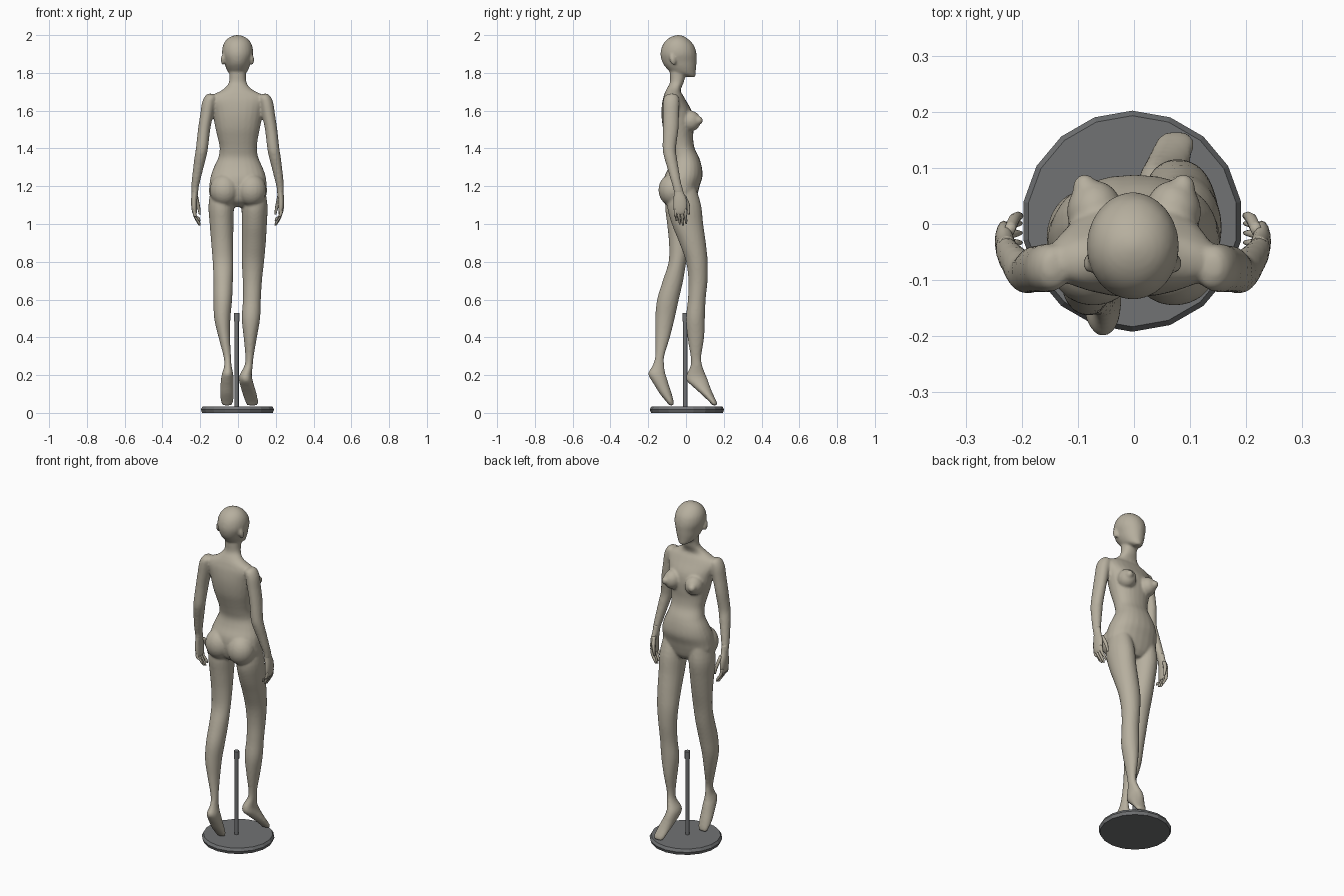
import bpy, bmesh, math
from mathutils import Matrix, Vector


def material(name, rgb):
    m = bpy.data.materials.new(name)
    m.diffuse_color = (*rgb, 1)
    return m


SKIN = material("warm beige", (0.47, 0.43, 0.345))
METAL = material("grey metal", (0.165, 0.17, 0.175))


def spline(a, b, c, d, t):
    return [0.5 * (2 * q + (r - p) * t + (2 * p - 5 * q + 4 * r - s) * t * t
                   + (3 * q - p - 3 * r + s) * t ** 3) for p, q, r, s in zip(a, b, c, d)]


def loft(bm, rows, power=2.0, n=24, steps=4):
    """Rows are (z, x min, x max, y min, y max) of level oval sections."""
    fine = []
    for i in range(len(rows) - 1):
        a, d = rows[max(i - 1, 0)], rows[min(i + 2, len(rows) - 1)]
        fine += [spline(a, rows[i], rows[i + 1], d, k / steps) for k in range(steps)]
    fine.append(rows[-1])
    rings = []
    for z, x0, x1, y0, y1 in fine:
        ring = []
        for k in range(n):
            t = 2 * math.pi * k / n
            c, s = math.cos(t), math.sin(t)
            ex = math.copysign(abs(c) ** (2 / power), c)
            ey = math.copysign(abs(s) ** (2 / power), s)
            ring.append(bm.verts.new(((x0 + x1) / 2 + (x1 - x0) / 2 * ex,
                                      (y0 + y1) / 2 + (y1 - y0) / 2 * ey, z)))
        rings.append(ring)
    faces = [bm.faces.new(rings[0]), bm.faces.new(rings[-1])]
    for r, q in zip(rings, rings[1:]):
        faces += [bm.faces.new((r[k], r[(k + 1) % n], q[(k + 1) % n], q[k])) for k in range(n)]
    bmesh.ops.recalc_face_normals(bm, faces=faces)


def ball(bm, centre, radii, tilt=0):
    m = Matrix.Translation(centre) @ Matrix.Rotation(tilt, 4, 'X') @ Matrix.Diagonal((*radii, 1))
    bmesh.ops.create_uvsphere(bm, u_segments=20, v_segments=14, radius=1, matrix=m)


def finish(bm, name, mat, smooth=True):
    me = bpy.data.meshes.new(name)
    bm.to_mesh(me)
    bm.free()
    me.materials.append(mat)
    for p in me.polygons:
        p.use_smooth = smooth
    ob = bpy.data.objects.new(name, me)
    bpy.context.collection.objects.link(ob)
    return ob


body = bmesh.new()

# torso from crotch to neck
loft(body, [
    (1.09, -.05, .05, -.06, .03), (1.12, -.12, .12, -.10, .05), (1.16, -.152, .152, -.115, .062),
    (1.20, -.152, .152, -.12, .072), (1.25, -.145, .147, -.115, .087), (1.30, -.128, .13, -.092, .084),
    (1.35, -.105, .108, -.08, .07), (1.40, -.097, .1, -.09, .046), (1.45, -.106, .105, -.105, .038),
    (1.50, -.118, .115, -.12, .04), (1.55, -.128, .125, -.128, .04), (1.60, -.138, .135, -.13, .03),
    (1.65, -.155, .148, -.125, .002), (1.68, -.14, .135, -.117, -.015), (1.70, -.10, .097, -.11, -.027),
    (1.72, -.07, .065, -.1, -.025), (1.75, -.048, .045, -.085, -.012), (1.80, -.045, .042, -.085, .0),
    (1.84, -.045, .042, -.085, .005)], power=2.2)

# head
loft(body, [
    (1.777, -.018, .014, .008, .046), (1.785, -.032, .028, -.015, .05), (1.80, -.05, .045, -.075, .051),
    (1.83, -.065, .06, -.108, .054), (1.86, -.073, .069, -.127, .056), (1.90, -.084, .08, -.135, .056),
    (1.94, -.081, .076, -.127, .045), (1.97, -.066, .061, -.108, .022), (1.99, -.042, .037, -.08, -.005),
    (2.0, -.012, .008, -.05, -.03)])

for s in (-1, 1):
    # ears, breasts and buttocks
    ball(body, (s * .077 - .003, -.07, 1.87), (.011, .016, .03), .2)
    ball(body, (s * .07, .022, 1.545), (.05, .056, .055))
    ball(body, (s * .088, .06, 1.548), (.022, .03, .024))
    ball(body, (s * .072, -.072, 1.18), (.078, .074, .085))
    # arms
    rows = [(1.69, .135, .155, -.09, -.06), (1.675, .11, .172, -.115, -.04), (1.64, .115, .187, -.122, -.035),
            (1.58, .127, .196, -.122, -.037), (1.50, .143, .208, -.122, -.04), (1.40, .155, .219, -.124, -.053),
            (1.35, .165, .227, -.115, -.048), (1.30, .178, .233, -.1, -.04), (1.24, .193, .24, -.083, -.03),
            (1.19, .205, .243, -.068, -.02), (1.16, .206, .241, -.064, -.012)]
    loft(body, [(z, a, b, c, d) if s > 0 else (z, -b - .004, -a - .004, c, d)
                for z, a, b, c, d in rows])

# forward leg and its raised-heel foot
loft(body, [
    (1.20, .03, .14, -.08, .05), (1.10, .02, .156, -.10, .08), (1.0, .02, .153, -.075, .091),
    (.90, .02, .147, -.035, .105), (.80, .02, .138, .0, .115), (.70, .025, .127, .013, .114),
    (.60, .026, .121, .01, .104), (.50, .02, .117, .0, .1), (.40, .03, .1, .008, .096),
    (.30, .039, .083, .024, .081), (.25, .034, .078, .024, .086), (.20, .008, .073, .002, .105),
    (.17, .006, .078, .004, .117), (.14, .013, .087, .035, .127), (.10, .025, .099, .08, .143),
    (.06, .038, .107, .122, .162), (.04, .048, .104, .14, .165)])

# trailing leg and its raised-heel foot
loft(body, [
    (1.20, -.14, -.03, -.09, .05), (1.10, -.156, -.022, -.11, .06), (1.0, -.15, -.024, -.10, .045),
    (.90, -.142, -.025, -.09, .025), (.80, -.134, -.025, -.092, .002), (.70, -.13, -.027, -.123, -.015),
    (.60, -.13, -.031, -.153, -.038), (.50, -.126, -.04, -.163, -.06), (.40, -.103, -.042, -.162, -.085),
    (.30, -.077, -.037, -.163, -.115), (.25, -.073, -.034, -.178, -.115), (.21, -.084, -.026, -.2, -.11),
    (.18, -.09, -.023, -.188, -.1), (.14, -.093, -.022, -.163, -.088), (.10, -.094, -.022, -.138, -.075),
    (.06, -.09, -.025, -.105, -.065), (.04, -.082, -.035, -.09, -.064)])

# blend the overlapping forms into one skin
figure = finish(body, "body", SKIN)
mod = figure.modifiers.new("blend", 'REMESH')
mod.mode = 'VOXEL'
mod.voxel_size = 0.007
mod.use_smooth_shade = True
mod = figure.modifiers.new("soften", 'SMOOTH')
mod.factor = 0.5
mod.iterations = 4

# hands: palm, four curled fingers and a thumb
for s, side in ((-1, "left"), (1, "right")):
    hand = bmesh.new()

    def limb(rows, n):
        loft(hand, [(z, a, b, c, d) if s > 0 else (z, -b - .004, -a - .004, c, d)
                    for z, a, b, c, d in rows], n=n, steps=3)

    limb([(1.21, .205, .24, -.068, -.023), (1.17, .207, .241, -.064, -.014), (1.13, .212, .244, -.066, .002),
          (1.09, .213, .243, -.067, .006), (1.06, .214, .238, -.062, .0), (1.05, .218, .232, -.056, -.008)], 16)
    for k in range(4):
        y, tip = -.055 + .017 * k, (1.015, .998, .992, 1.0)[k]
        limb([(1.08, .219, .238, y - .008, y + .008), (1.045, .215, .233, y - .008, y + .008),
              (tip + .02, .2, .217, y - .003, y + .011), (tip, .194, .204, y + .001, y + .009)], 8)
    limb([(1.15, .208, .228, -.022, .0), (1.11, .2, .22, -.005, .018),
          (1.08, .195, .211, .005, .022), (1.05, .193, .203, .009, .02)], 8)
    finish(hand, side + "_hand", SKIN)


# display stand: faceted round plate, rod and rod cap
def disc(name, x, y, z0, z1, r0, r1, n, smooth):
    bm = bmesh.new()
    bmesh.ops.create_cone(bm, cap_ends=True, segments=n, radius1=r0, radius2=r1, depth=z1 - z0,
                          matrix=Matrix.Translation((x, y, (z0 + z1) / 2)))
    ob = finish(bm, name, METAL, False)
    if smooth:
        bpy.context.view_layer.objects.active = ob
        ob.select_set(True)
        bpy.ops.object.shade_smooth_by_angle(angle=math.radians(40))
        ob.select_set(False)


disc("base_plate", -.003, .005, 0, .018, .19, .197, 18, False)
disc("base_top", -.003, .005, .018, .034, .197, .188, 18, False)
disc("stand_rod", -.007, -.004, .03, .49, .011, .011, 12, True)
disc("rod_cap", -.007, -.004, .485, .53, .015, .015, 12, True)
